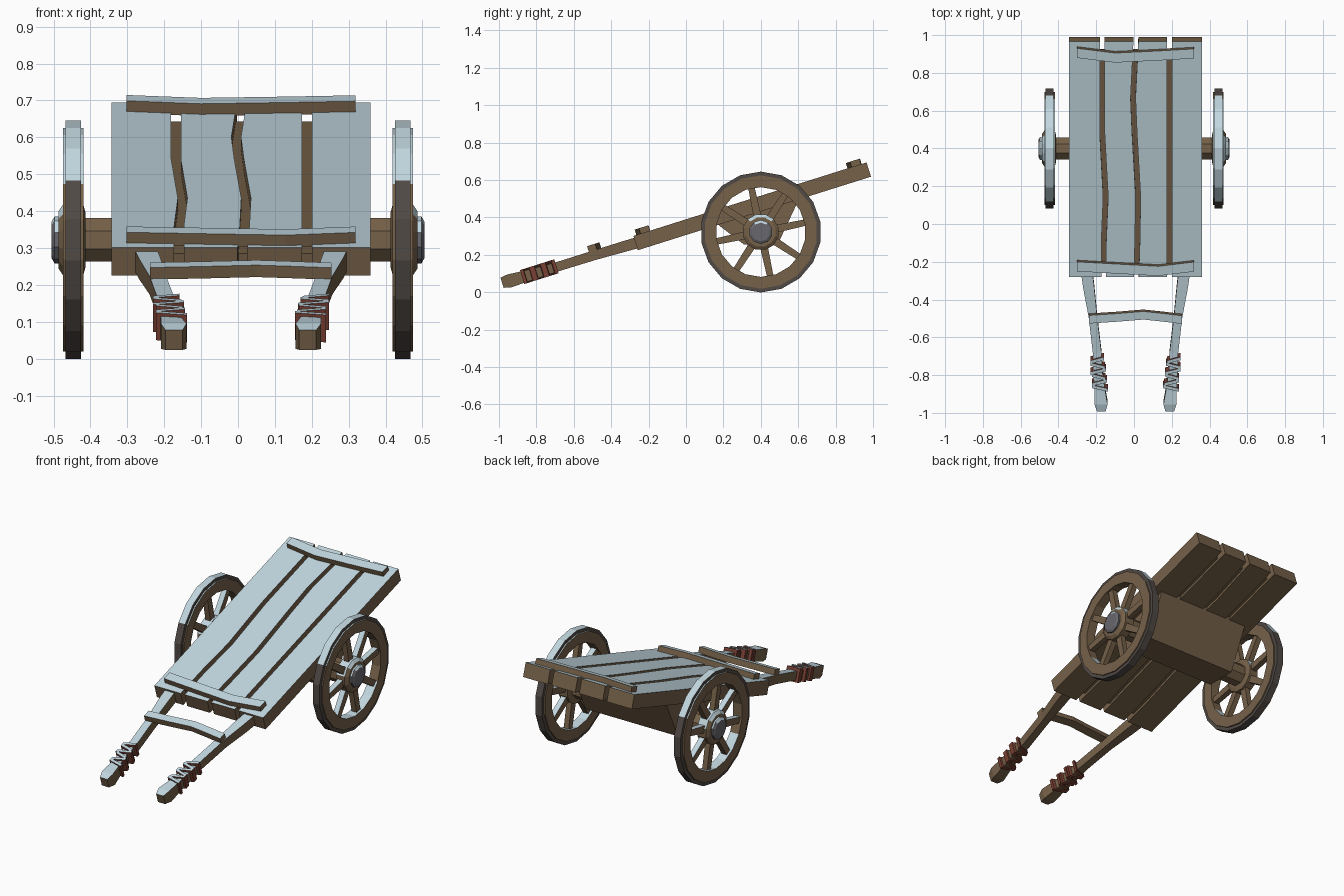
import bpy, bmesh, math
from mathutils import Vector, Matrix

if "Cube" in bpy.data.objects:
    bpy.data.objects.remove(bpy.data.objects["Cube"])


def mat(name, rgb):
    m = bpy.data.materials.new(name)
    m.diffuse_color = (*rgb, 1)
    m.use_nodes = True
    m.node_tree.nodes["Principled BSDF"].inputs["Base Color"].default_value = m.diffuse_color
    return m


WOOD = mat("brown wood", (0.18, 0.12, 0.066))
SNOW = mat("pale frost", (0.54, 0.68, 0.74))
IRON = mat("dark tyre", (0.080, 0.067, 0.060))
METAL = mat("grey metal", (0.14, 0.14, 0.155))
ROPE = mat("red rope", (0.188, 0.050, 0.033))

CX = 0.008                       # bed centre line
TILT = math.radians(17.5)
BED = Matrix.Translation((0, 0, 0.39)) @ Matrix.Rotation(TILT, 4, 'X')
WY, WZ = 0.4, 0.322              # wheel axle position


def finish(name, bm, m, frost=True):
    """Make the object; faces that point up get the frost colour."""
    bmesh.ops.recalc_face_normals(bm, faces=bm.faces)
    bm.normal_update()
    for f in bm.faces:
        f.material_index = 1 if frost and f.normal.z > 0.4 else 0
    me = bpy.data.meshes.new(name)
    bm.to_mesh(me)
    bm.free()
    me.materials.append(m)
    me.materials.append(SNOW)
    ob = bpy.data.objects.new(name, me)
    bpy.context.collection.objects.link(ob)
    return ob


def loft(bm, rings, matrix=Matrix.Identity(4), closed=False):
    """Skin a list of cross-sections, capped at the ends unless closed."""
    vs = [[bm.verts.new(matrix @ Vector(p)) for p in r] for r in rings]
    n = len(vs[0])
    pairs = list(zip(vs, vs[1:])) + ([(vs[-1], vs[0])] if closed else [])
    for a, b in pairs:
        for i in range(n):
            j = (i + 1) % n
            bm.faces.new((a[i], a[j], b[j], b[i]))
    if not closed:
        bm.faces.new(vs[0])
        bm.faces.new(vs[-1])


def along(s, x0, x1, t0, t1):    # section of a bar running along the bed
    return [(x0, s, t0), (x1, s, t0), (x1, s, t1), (x0, s, t1)]


def across(x, s0, s1, t0, t1):   # section of a bar running across the bed
    return [(x, s0, t0), (x, s1, t0), (x, s1, t1), (x, s0, t1)]


def lathe(name, profile, n, m, frost=True, closed=False):
    """Turn (x, radius) points around the wheel axle."""
    bm = bmesh.new()
    rings = [[(x, WY + r * math.cos(2 * math.pi * i / n + math.pi / n),
               WZ + r * math.sin(2 * math.pi * i / n + math.pi / n))
              for i in range(n)] for x, r in profile]
    loft(bm, rings, closed=closed)
    return finish(name, bm, m, frost)


# bed planks with wavy gaps
S = [-0.295, -0.1, 0.15, 0.5, 0.7, 1.012]
GAPS = [[-0.16, -0.16, -0.150, -0.168, -0.168, -0.168],
        [0.012, 0.018, 0.022, 0.003, -0.005, 0.010],
        [0.187] * 6]
G = 0.013
edges = [[-0.343 - G] * 6] + GAPS + [[0.359 + G] * 6]
for k in range(4):
    bm = bmesh.new()
    loft(bm, [along(s, edges[k][i] + G, edges[k + 1][i] - G, -0.08, 0)
              for i, s in enumerate(S)], BED)
    finish(f"bed_plank_{k + 1}", bm, WOOD)

# dark filler inside the gaps
bm = bmesh.new()
loft(bm, [along(-0.24, -0.3, 0.31, -0.065, -0.035),
          along(0.95, -0.3, 0.31, -0.065, -0.035)], BED)
finish("gap_filler", bm, WOOD, False)


def slat(name, pts, w, t0, t1):
    bm = bmesh.new()
    loft(bm, [across(x, s - w / 2, s + w / 2, t0, t1) for x, s in pts], BED)
    finish(name, bm, WOOD)


# bent cross slats and the bar between the handles
slat("rear_slat", [(-0.302, 0.958), (-0.10, 0.932), (0.12, 0.943), (0.318, 0.955)], 0.053, -0.005, 0.03)
slat("front_slat", [(-0.302, -0.227), (-0.08, -0.240), (0.13, -0.252), (0.318, -0.228)], 0.053, -0.005, 0.03)
slat("handle_crossbar", [(-0.238, -0.523), (-0.09, -0.513), (0.05, -0.501), (0.15, -0.512), (0.254, -0.525)],
     0.045, -0.012, 0.022)

# handles: (s, inner x, outer x, bottom, top)
HANDLE = [(-0.25, 0.230, 0.292, -0.072, -0.012), (-0.36, 0.218, 0.277, -0.068, -0.010),
          (-0.52, 0.203, 0.248, -0.062, -0.010), (-0.72, 0.180, 0.226, -0.060, -0.010),
          (-0.82, 0.176, 0.224, -0.062, -0.006), (-0.93, 0.160, 0.217, -0.064, 0.0),
          (-1.00, 0.148, 0.217, -0.066, 0.006), (-1.040, 0.158, 0.204, -0.056, 0.0)]
for side, label in ((-1, "left"), (1, "right")):
    bm = bmesh.new()
    loft(bm, [along(s, CX + side * a, CX + side * b, t0, t1)
              for s, a, b, t0, t1 in HANDLE], BED)
    finish(f"{label}_handle", bm, WOOD)

    # rope wraps, alternately tilted
    bm = bmesh.new()
    for i in range(6):
        s = -0.755 - i * 0.031
        c = CX + side * (0.203 - i * 0.003)
        d = 0.010 * (-1) ** i
        h = 0.036 + 0.003 * (i % 3)
        w = 0.0085
        loft(bm, [[(c - h, s - d + e, -0.070), (c + h, s + d + e, -0.070),
                   (c + h, s + d + e, 0.008), (c - h, s - d + e, 0.008)]
                  for e in (-w, w)], BED)
    finish(f"{label}_rope_wrap", bm, ROPE)

# wedge block carrying the axle
bm = bmesh.new()
wedge = [(0.16, 0.37), (0.31, 0.255), (0.49, 0.255), (0.61, 0.51)]
loft(bm, [[(x, y, z) for y, z in wedge] for x in (-0.29, 0.306)])
finish("axle_block", bm, WOOD, False)
lathe("axle", [(-0.43, 0.064), (0.43, 0.064)], 8, WOOD, False)

# wheels
for side, label in ((-1, "left"), (1, "right")):
    c = side * 0.447

    def prof(*pts):
        return [(c + side * x, r) for x, r in pts]

    lathe(f"{label}_wheel_rim", prof((-0.028, 0.240), (-0.028, 0.303), (0.028, 0.303), (0.028, 0.240)),
          18, WOOD, closed=True)
    lathe(f"{label}_wheel_tyre", prof((-0.021, 0.295), (-0.021, 0.323), (0.021, 0.323), (0.021, 0.295)),
          18, IRON, closed=True)
    lathe(f"{label}_wheel_hub", prof((-0.034, 0.075), (-0.028, 0.098), (0.028, 0.098), (0.040, 0.080)),
          12, WOOD)
    lathe(f"{label}_hub_cap", prof((0.030, 0.064), (0.050, 0.064), (0.058, 0.050)), 10, METAL)

    bm = bmesh.new()
    for i in range(8):
        a = math.radians(45 * i + 12)
        u = Vector((0, math.cos(a), math.sin(a)))
        v = Vector((0, -math.sin(a), math.cos(a)))
        o = Vector((c, WY, WZ))
        loft(bm, [[o + u * r + v * p * w + Vector((q * 0.016, 0, 0))
                   for p, q in ((-1, -1), (1, -1), (1, 1), (-1, 1))]
                  for r, w in ((0.07, 0.021), (0.25, 0.017))])
    finish(f"{label}_wheel_spokes", bm, WOOD)
